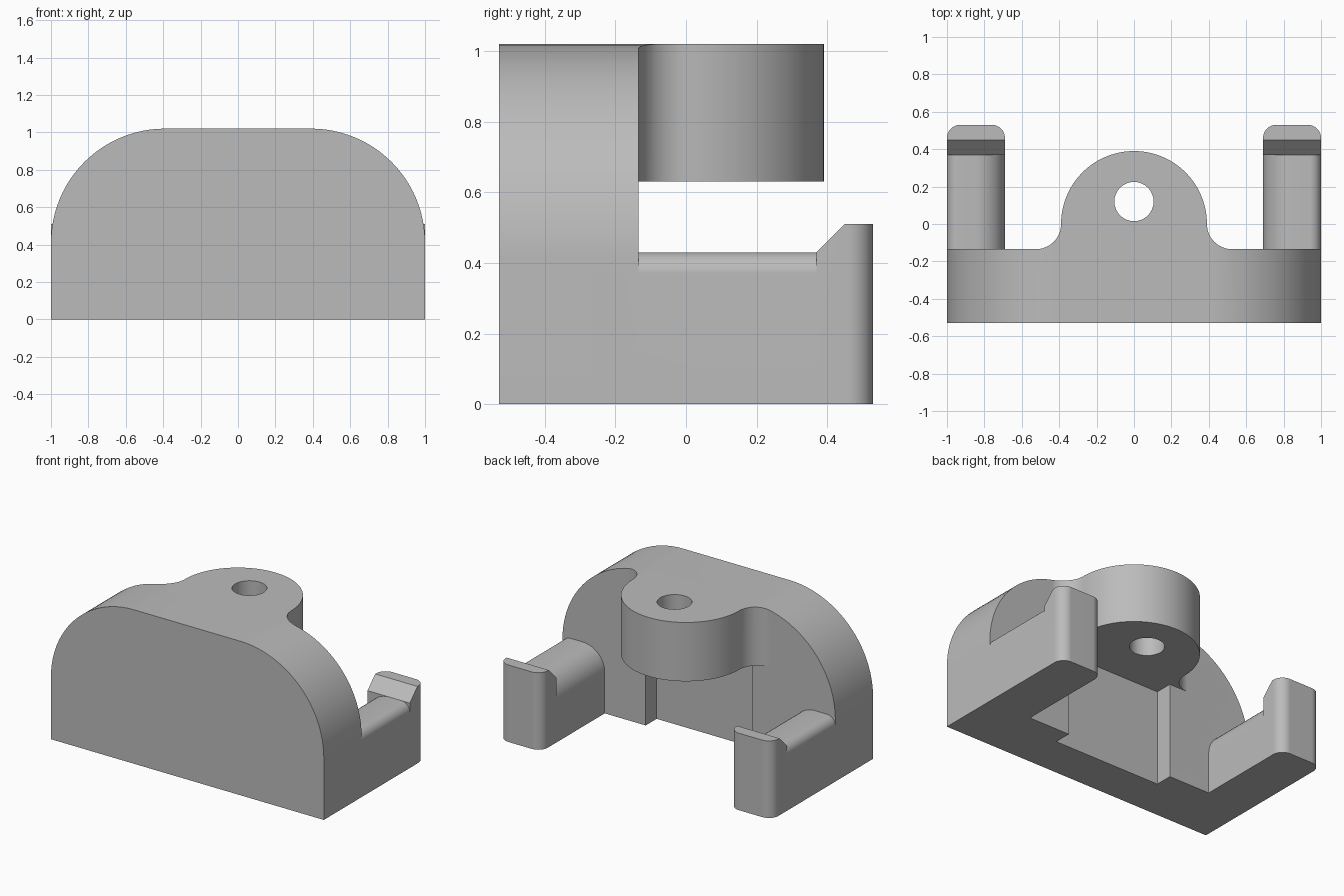
import bpy, bmesh
from math import sin, cos, radians

if "Cube" in bpy.data.objects:
    bpy.data.objects.remove(bpy.data.objects["Cube"], do_unlink=True)

grey = bpy.data.materials.new("mid_grey")
grey.use_nodes = True
grey.diffuse_color = (0.5, 0.5, 0.5, 1)
grey.node_tree.nodes["Principled BSDF"].inputs["Base Color"].default_value = (0.5, 0.5, 0.5, 1)


def arc(cx, cy, r, start, end, n=12):
    """Points on a circular arc, angles in degrees."""
    angles = [radians(start + (end - start) * i / n) for i in range(n + 1)]
    return [(cx + r * cos(a), cy + r * sin(a)) for a in angles]


def mirrored(half):
    """Close a right-hand half outline with its mirror image."""
    return half + [(-x, y) for x, y in reversed(half) if abs(x) > 1e-5]


def box(x0, x1, y0, y1):
    return [(x0, y0), (x1, y0), (x1, y1), (x0, y1)]


def prism(name, outline, axis, low, high):
    """Extrude an outline along one axis."""
    place = {"X": lambda a, b, h: (h, a, b),
             "Y": lambda a, b, h: (a, h, b),
             "Z": lambda a, b, h: (a, b, h)}[axis]
    bm = bmesh.new()
    ends = [[bm.verts.new(place(a, b, h)) for a, b in outline] for h in (low, high)]
    for end in ends:
        bm.faces.new(end)
    n = len(outline)
    for i in range(n):
        j = (i + 1) % n
        bm.faces.new((ends[0][i], ends[0][j], ends[1][j], ends[1][i]))
    bmesh.ops.recalc_face_normals(bm, faces=bm.faces)
    mesh = bpy.data.meshes.new(name)
    bm.to_mesh(mesh)
    bm.free()
    mesh.materials.append(grey)
    obj = bpy.data.objects.new(name, mesh)
    bpy.context.collection.objects.link(obj)
    return obj


def combine(target, tool, operation):
    """Apply a boolean and discard the tool."""
    mod = target.modifiers.new("combine", "BOOLEAN")
    mod.operation, mod.solver, mod.object = operation, "EXACT", tool
    bpy.context.view_layer.objects.active = target
    bpy.ops.object.modifier_apply(modifier=mod.name)
    bpy.data.objects.remove(tool, do_unlink=True)


TOP, BACK, UNDER = 1.02, -0.135, 0.63
END = 0.53

# Arched front plate with a shallow pocket in its back
arch = mirrored([(1, 0)] + arc(0.39, 0.41, 0.61, 0, 90, 24))
body = prism("bracket_body", arch, "Y", -END, BACK)
combine(body, prism("pocket", box(-0.39, 0.39, -0.25, 0), "Z", -0.1, UNDER), "DIFFERENCE")

# Rounded lug blending into the plate, trimmed to the arch
lug_half = [(0.525, -0.3)] + arc(0.525, 0, 0.135, 270, 180) + arc(0, 0, 0.39, 0, 90, 24)[1:]
lug = prism("lug", mirrored(lug_half), "Z", UNDER, 1.2)
combine(lug, prism("envelope", arch, "Y", -0.25, 0.6), "INTERSECT")
combine(body, lug, "UNION")
combine(body, prism("hole", arc(0, 0.12, 0.105, 0, 348.75, 31), "Z", 0.5, 1.3), "DIFFERENCE")

# Side arms with rounded tops and hooked ends
arm_section = [(0.69, 0), (1, 0)] + arc(0.94, 0.37, 0.06, 0, 90, 8) + arc(0.85, 0.27, 0.16, 90, 180)
hook_plan = [(0.69, 0.37), (1, 0.37)] + arc(0.93, 0.46, 0.07, 0, 90, 8) + arc(0.76, 0.46, 0.07, 90, 180, 8)
for side in (1, -1):
    arm = prism("arm", [(side * x, z) for x, z in arm_section], "Y", -0.2, 0.42)
    hook = prism("hook", [(side * x, y) for x, y in hook_plan], "Z", 0, 0.51)
    ramp = [(0.27, 0.33), (0.55, 0.61), (0.27, 0.61)]
    combine(hook, prism("ramp", ramp, "X", -1.2, 1.2), "DIFFERENCE")
    combine(arm, hook, "UNION")
    combine(body, arm, "UNION")

# Smooth curved walls, crisp flat faces
bpy.ops.object.select_all(action="DESELECT")
body.select_set(True)
bpy.context.view_layer.objects.active = body
bpy.ops.object.shade_smooth_by_angle(angle=radians(25))
normals = body.modifiers.new("even_normals", "WEIGHTED_NORMAL")
normals.keep_sharp = True
